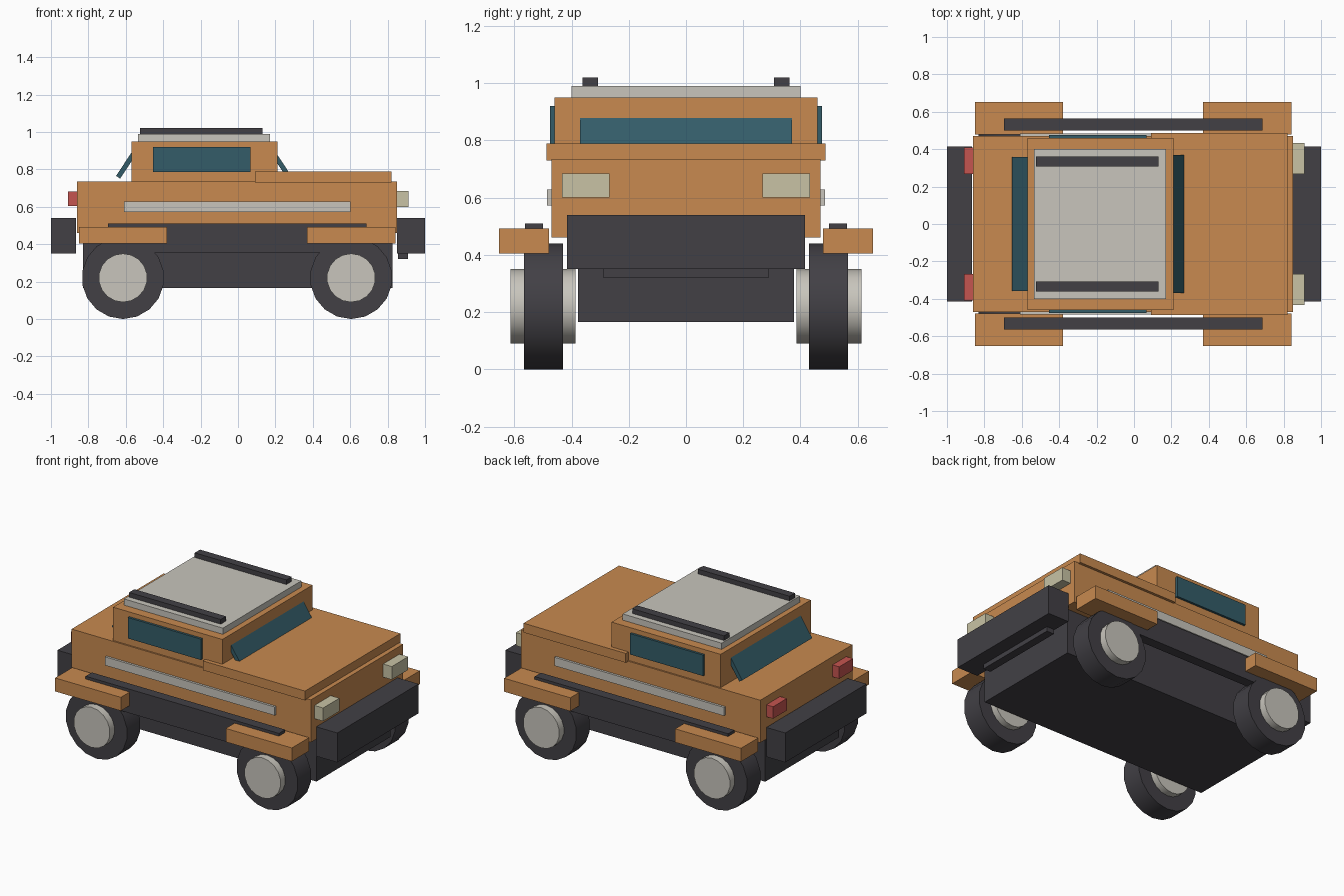
import bpy, bmesh, math
from mathutils import Matrix, Vector

cube = bpy.data.objects.get("Cube")
if cube:
    bpy.data.objects.remove(cube, do_unlink=True)


def material(name, *rgb):
    m = bpy.data.materials.new(name)
    m.use_nodes = True
    color = (*rgb, 1)
    m.diffuse_color = color
    m.node_tree.nodes["Principled BSDF"].inputs["Base Color"].default_value = color
    return m


orange = material("orange_paint", 0.58, 0.255, 0.08)
dark = material("dark_rubber", 0.054, 0.051, 0.06)
silver = material("light_grey", 0.58, 0.56, 0.505)
cream = material("cream_lamp", 0.58, 0.545, 0.375)
red = material("red_lamp", 0.56, 0.09, 0.08)
glass = material("teal_glass", 0.034, 0.107, 0.138)


def finish(name, bm, mat):
    mesh = bpy.data.meshes.new(name)
    bm.to_mesh(mesh)
    bm.free()
    mesh.materials.append(mat)
    ob = bpy.data.objects.new(name, mesh)
    bpy.context.collection.objects.link(ob)
    return ob


def box(name, mat, x, y, z):
    """Box given by its (min, max) range on each axis."""
    bm = bmesh.new()
    bmesh.ops.create_cube(bm, size=1)
    size = [r[1] - r[0] for r in (x, y, z)]
    mid = [(r[0] + r[1]) / 2 for r in (x, y, z)]
    bmesh.ops.scale(bm, vec=size, verts=bm.verts)
    bmesh.ops.translate(bm, vec=mid, verts=bm.verts)
    return finish(name, bm, mat)


def centred(name, mat, x, half, z):
    return box(name, mat, x, (-half, half), z)


def pair(name, mat, x, y, z):
    """Box and its mirror copy across the long axis."""
    box(name + "_near", mat, x, (-y[1], -y[0]), z)
    box(name + "_far", mat, x, y, z)


def disc(name, mat, x, y, z, radius, width, sides):
    bm = bmesh.new()
    bmesh.ops.create_cone(bm, cap_ends=True, segments=sides, radius1=radius,
                          radius2=radius, depth=width)
    turn = Matrix.Rotation(math.pi / 2, 4, "X")
    bmesh.ops.transform(bm, matrix=Matrix.Translation((x, y, z)) @ turn, verts=bm.verts)
    for f in bm.faces:
        f.smooth = len(f.verts) == 4
    for e in bm.edges:
        e.smooth = all(len(f.verts) == 4 for f in e.link_faces)
    return finish(name, bm, mat)


def slanted_window(name, low, high, half):
    """Thin pane leaning inwards, its outer face running from low to high in x, z."""
    low, high = Vector(low), Vector(high)
    along = (high - low).normalized()
    inward = Vector((math.copysign(along.y, along.x), -abs(along.x))) * 0.026
    profile = [low, high, high + inward, low + inward]
    bm = bmesh.new()
    face = bm.faces.new([bm.verts.new((p.x, -half, p.y)) for p in profile])
    side = bmesh.ops.extrude_face_region(bm, geom=[face])["geom"]
    bmesh.ops.translate(bm, vec=(0, 2 * half, 0),
                        verts=[v for v in side if isinstance(v, bmesh.types.BMVert)])
    bmesh.ops.recalc_face_normals(bm, faces=bm.faces)
    finish(name, bm, glass)


# Chassis and body
centred("chassis", dark, (-0.83, 0.825), 0.377, (0.165, 0.47))
centred("body", orange, (-0.86, 0.85), 0.47, (0.46, 0.735))
centred("hood", orange, (0.09, 0.82), 0.487, (0.73, 0.79))
centred("cabin", orange, (-0.57, 0.21), 0.46, (0.73, 0.95))
centred("roof_panel", silver, (-0.535, 0.172), 0.4, (0.95, 0.99))
pair("roof_rail", dark, (-0.525, 0.13), (0.308, 0.362), (0.99, 1.02))

# Windows
pair("side_window", glass, (-0.455, 0.067), (0.45, 0.475), (0.785, 0.92))
slanted_window("windshield", (0.285, 0.765), (0.195, 0.902), 0.37)
slanted_window("rear_window", (-0.652, 0.765), (-0.555, 0.912), 0.357)

# Side trim and running boards
pair("side_trim", silver, (-0.61, 0.602), (0.46, 0.485), (0.573, 0.628))
pair("running_board", dark, (-0.695, 0.687), (0.499, 0.563), (0.355, 0.51))

# Bumpers and lamps
centred("front_bumper", dark, (0.85, 1), 0.415, (0.35, 0.54))
centred("rear_bumper", dark, (-1, -0.865), 0.415, (0.35, 0.54))
centred("tow_step", dark, (0.855, 0.908), 0.289, (0.32, 0.355))
pair("headlight", cream, (0.84, 0.912), (0.267, 0.434), (0.6, 0.685))
pair("tail_light", red, (-0.908, -0.85), (0.267, 0.408), (0.605, 0.682))

# Fenders and wheels
for end, x, span in (("front", 0.605, (0.37, 0.842)), ("rear", -0.615, (-0.85, -0.38))):
    pair(end + "_fender", orange, span, (0.478, 0.653), (0.405, 0.492))
    for side, s in (("near", -1), ("far", 1)):
        disc(f"{end}_tire_{side}", dark, x, s * 0.498, 0.22, 0.22, 0.137, 18)
        disc(f"{end}_hub_{side}", silver, x, s * 0.5, 0.22, 0.13, 0.228, 18)
